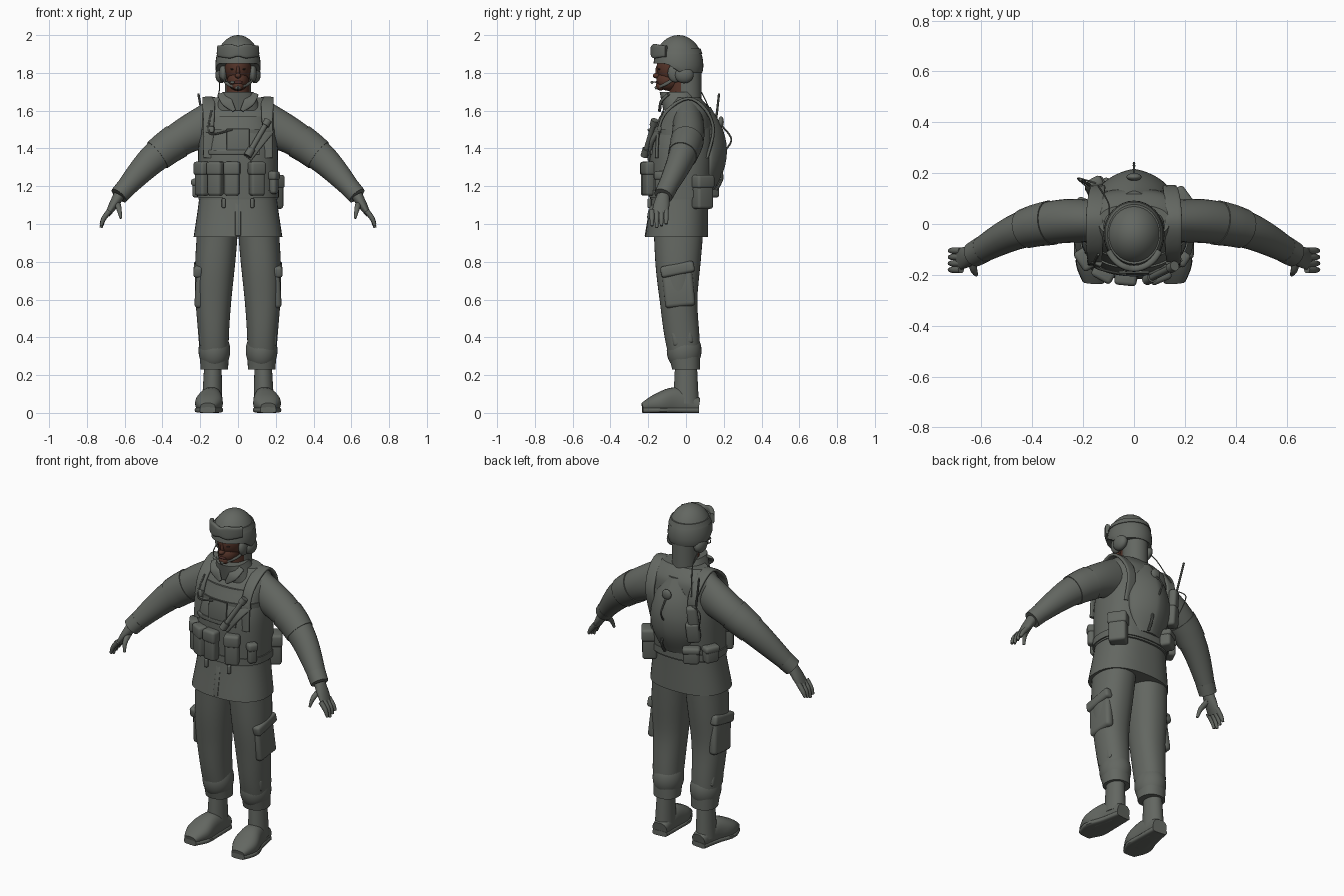
import bpy, bmesh, math
from mathutils import Vector, Matrix, Euler

cube = bpy.data.objects.get("Cube")
if cube:
    bpy.data.objects.remove(cube)


def material(name, red, green, blue):
    mat = bpy.data.materials.new(name)
    mat.use_nodes = True
    mat.diffuse_color = (red, green, blue, 1)
    mat.node_tree.nodes["Principled BSDF"].inputs["Base Color"].default_value = mat.diffuse_color
    return mat


CLOTH = material("grey green cloth", .125, .135, .12)
SKIN = material("brown skin", .09, .034, .022)
LIPS = material("lip brown", .1, .035, .03)
EYES = material("dark eyes", .03, .02, .018)
X, Y, Z = Matrix.Identity(3)
SQUARISH = 2.4


def finish(name, bm, mat, warp=None):
    """Turn a bmesh into a smooth shaded object with sharp edges kept."""
    for vert in bm.verts:
        if warp:
            vert.co.z = warp(vert.co)
    bmesh.ops.recalc_face_normals(bm, faces=bm.faces)
    mesh = bpy.data.meshes.new(name)
    bm.to_mesh(mesh)
    bm.free()
    mesh.materials.append(mat)
    ob = bpy.data.objects.new(name, mesh)
    bpy.context.collection.objects.link(ob)
    bpy.ops.object.select_all(action='DESELECT')
    ob.select_set(True)
    bpy.context.view_layer.objects.active = ob
    bpy.ops.object.shade_smooth_by_angle(angle=math.radians(42))


def sample(values, t):
    """Smooth curve through evenly timed values, for t from 0 to 1."""
    last = len(values) - 1
    i = max(min(int(t * last), last - 1), 0)
    t = t * last - i
    b, c = values[i], values[min(i + 1, last)]
    a, d = values[max(i - 1, 0)], values[min(i + 2, last)]
    slope_b, slope_c = (c - a) / 2, (d - b) / 2
    ease = t * t * (3 - 2 * t)
    return b + (c - b) * ease + (slope_b * (1 - t) - slope_c * t) * (t * (1 - t))


def ring_point(angle, power):
    """Unit superellipse."""
    return [math.copysign(abs(v) ** (2 / power), v) for v in (math.cos(angle), math.sin(angle))]


def sweep(name, path, wide, deep=None, mat=CLOTH, side=1, ref=Y, level=False,
          sides=24, power=2, steps=16, warp=None):
    """Skin rings along a curve; deep is measured along ref, side -1 mirrors."""
    points = [Vector(p) for p in path]
    bm = bmesh.new()
    rings = []
    for i in range(steps + 1):
        t = i / steps
        ahead = sample(points, min(t + .01, 1)) - sample(points, max(t - .01, 0))
        ahead = Z if level else ahead.normalized()
        across = ahead.cross(ref).normalized()
        up = across.cross(ahead)
        ring = []
        for k in range(sides):
            c, d = ring_point(math.tau * k / sides, power)
            co = sample(points, t) + across * c * sample(wide, t) + up * d * sample(deep or wide, t)
            ring.append(bm.verts.new((co.x * side, co.y, co.z)))
        rings.append(ring)
    for low, high in zip(rings, rings[1:]):
        for k in range(sides):
            bm.faces.new((low[k - 1], low[k], high[k], high[k - 1]))
    bm.faces.new(rings[0])
    bm.faces.new(rings[-1])
    finish(name, bm, mat, warp)


def column(name, path, wide, deep, mat=CLOTH, power=SQUARISH, side=1):
    sweep(name, path, wide, deep, mat, side, level=True, sides=40, power=power)


def wire(name, path, radius=.003):
    sweep(name, path, [radius], ref=Vector((.3, .5, .8)), sides=8)


def ellipsoid(name, loc, size, mat=CLOTH, warp=None):
    bm = bmesh.new()
    place = Matrix.Translation(loc) @ Matrix.Diagonal((*size, 1))
    bmesh.ops.create_uvsphere(bm, u_segments=32, v_segments=20, radius=1, matrix=place)
    finish(name, bm, mat, warp)


def box(name, loc, size, rot=(0, 0, 0), bevel=.015):
    bm = bmesh.new()
    place = Matrix.Translation(loc) @ Euler(rot).to_matrix().to_4x4()
    bmesh.ops.create_cube(bm, size=1, matrix=place @ Matrix.Diagonal((*size, 1)))
    bmesh.ops.bevel(bm, geom=bm.edges[:], offset=bevel, segments=3, profile=.5, affect='EDGES')
    finish(name, bm, CLOTH)


def on_vest(turn, z):
    """Point on the vest surface, turned from the front towards the left."""
    c, d = ring_point(turn - math.pi / 2, SQUARISH)
    return Vector((.21 * c, .17 * d - .03, z))


def pouch(name, turn, z, width, depth, height):
    """Rounded pouch with a lid, facing out from the vest."""
    out = Vector((math.sin(turn), -math.cos(turn), 0))
    spot = on_vest(turn, z) + out * .01
    box(name, spot, (width, depth, height), (0, 0, turn))
    box(name + "_flap", spot + Z * height * .3, (width + .01, depth + .01, height * .4), (0, 0, turn))


# Jacket and vest
column("jacket", [(0, -.05, .93), (0, -.03, 1.2), (0, -.02, 1.5)], (.235, .2, .2), (.167, .15, .155))
column("jacket_shoulders", [(0, -.01, 1.5), (0, .01, 1.6), (0, .01, 1.67)], (.2, .2, .14), (.155, .12, .065))
column("vest", [(0, -.03, 1.13), (0, -.02, 1.4), (0, 0, 1.57)], (.21, .21, .18), (.16, .175, .14))
column("belt", [(0, -.03, 1.14), (0, -.03, 1.18)], [.217], [.168])
box("jacket_placket", (0, -.198, 1.03), (.03, .01, .19), (-.17, 0, 0), .003)
box("vest_placket", (0, -.193, 1.44), (.12, .01, .13), (-.06, 0, 0), .003)
column("collar", [(0, -.02, 1.6), (0, -.05, 1.7)], (.13, .08), (.1, .09))

# Neck, head and face
column("neck", [(0, -.02, 1.6), (0, -.02, 1.8)], [.06], [.068], SKIN, power=2)
column("neck_guard", [(0, .01, 1.6), (0, .01, 1.83)], [.069], [.072], power=2)
ellipsoid("skull", (0, -.05, 1.83), (.073, .105, .1), SKIN)
ellipsoid("jaw", (0, -.09, 1.76), (.056, .066, .055), SKIN)
ellipsoid("chin", (0, -.135, 1.73), (.03, .025, .023), SKIN)
ellipsoid("nose_bridge", (0, -.146, 1.81), (.01, .016, .035), SKIN)
ellipsoid("nose", (0, -.156, 1.785), (.017, .02, .014), SKIN)
ellipsoid("mouth", (0, -.149, 1.75), (.025, .012, .008), LIPS)


# Helmet with raised brow, goggles and chin strap
def helmet_rim(co):
    rise = min(max(-.03 - co.y, 0), .07)
    return max(co.z, 1.8 + .7 * rise)


ellipsoid("helmet", (0, -.04, 1.84), (.12, .132, .16), warp=helmet_rim)
column("goggle_strap", [(0, -.04, 1.9), (0, -.04, 1.93)], (.115, .104), (.127, .117), power=2)
arc = [math.radians(turn) for turn in range(-60, 61, 12)]
sweep("goggles", [(.116 * math.sin(t), -.035 - .14 * math.cos(t), 1.915) for t in arc],
      [.013], (.03, .034, .038, .028, .038, .034, .03), ref=Z, power=4, steps=32)
wire("mic_boom", [(-.1, -.03, 1.79), (-.08, -.12, 1.76), (-.03, -.18, 1.75)])
ellipsoid("mic_tip", (-.03, -.18, 1.75), (.012, .008, .008))
wire("headset_cable", [(-.1, .02, 1.77), (-.1, .08, 1.7), (-.14, .15, 1.55)])

for s, label in ((1, "left_"), (-1, "right_")):
    ellipsoid(label + "eye", (.03 * s, -.139, 1.82), (.011, .01, .005), EYES)
    ellipsoid(label + "ear_cup", (.09 * s, -.01, 1.79), (.03, .05, .045))
    ellipsoid(label + "cheek_pad", (.078 * s, -.055, 1.8), (.022, .042, .05))
    sweep(label + "chin_strap", [(.09, -.04, 1.79), (.06, -.1, 1.745), (0, -.162, 1.72)],
          [.005], [.009], side=s, ref=Z, sides=10)
    sweep(label + "lapel", [(.08, -.09, 1.69), (.06, -.13, 1.65), (.02, -.14, 1.6)],
          [.008], (.03, .03, .01), side=s, ref=X, power=3)

    # Sleeve, cuff and glove
    arm = [Vector(p) for p in ((.1, .01, 1.55), (.29, .01, 1.46), (.46, -.03, 1.335), (.63, -.12, 1.15))]
    girth, breadth = (.12, .094, .077, .045), (.08, .086, .07, .046)
    sweep(label + "sleeve", arm, girth, breadth, side=s)
    stretch = (.4, .5, .6)
    sweep(label + "sleeve_pocket", [sample(arm, t) for t in stretch],
          [sample(girth, t) + .005 for t in stretch], [sample(breadth, t) + .004 for t in stretch], side=s)
    sweep(label + "cuff", [sample(arm, .9), arm[-1]], (.053, .05), side=s)
    sweep(label + "palm", [(.63, -.12, 1.15), (.66, -.13, 1.1), (.69, -.14, 1.05)],
          (.03, .024, .014), (.034, .042, .042), side=s)
    for finger in range(4):
        y = -.18 + .025 * finger
        tip = .98 + .01 * abs(finger - 1)
        sweep(f"{label}finger_{finger}", [(.68, y, 1.07), (.71, y, 1.03), (.725, y, tip)],
              (.014, .013, .008), side=s, sides=10)
    sweep(label + "thumb", [(.64, -.13, 1.11), (.63, -.18, 1.08), (.62, -.2, 1.03)],
          (.018, .014, .007), side=s, ref=X, sides=10)

    # Trouser leg and its pockets
    column(label + "trouser_leg", [(.11, -.04, .95), (.13, -.04, .6), (.125, 0, .23)],
           (.108, .106, .095, .08, .073), (.13, .12, .1, .092, .073), side=s, power=2.2)
    ellipsoid(label + "trouser_gather", (.125 * s, -.01, .33), (.084, .092, .11))
    box(label + "cargo_pocket", (.2 * s, -.04, .67), (.05, .16, .22), (.1, -.06 * s, 0), .02)
    box(label + "cargo_flap", (.21 * s, -.045, .76), (.05, .18, .06), (.2, -.06 * s, 0))
    box(label + "calf_patch", (.185 * s, -.02, .4), (.04, .11, .08), (.2, 0, 0))

    # Boot
    column(label + "boot_shaft", [(.133, 0, .25), (.137, 0, .05)], (.046, .054), (.058, .068),
           power=2, side=s)
    foot = [(.13, .066, .04), (.14, -.05, .06), (.155, -.15, .05), (.16, -.23, .03)]
    sole = (.045, .058, .073, .04)
    sweep(label + "boot_foot", foot, sole, (.04, .075, .053, .023), side=s, ref=Z, power=SQUARISH,
          warp=lambda co: max(co.z, 0))
    sweep(label + "boot_sole", [(x, y, .015) for x, y, z in foot], [w + .002 for w in sole], [.015],
          side=s, ref=Z, power=4)

    # Shoulder harness with buckle
    over = [on_vest(.8, 1.35), (.155, -.145, 1.5), (.155, -.1, 1.6), (.155, .01, 1.665),
            (.15, .1, 1.61), (.14, .145, 1.5), on_vest(2.5, 1.35)]
    sweep(label + "shoulder_strap", over, [.009], (.024, .034, .024), side=s, ref=X, power=4, steps=24)
    box(label + "buckle", (.155 * s, -.15, 1.5), (.06, .02, .035), (-.2, 0, .4 * s), .005)
    box(label + "belt_tab", on_vest(.3 * s, 1.11), (.02, .02, .05), bevel=.006)

# Belt pouches
for number, turn in enumerate((-1, -.5, -.1, .4)):
    pouch(f"front_pouch_{number}", turn, 1.24, .078, .055, .18)
pouch("left_side_pouch", 1, 1.22, .05, .04, .12)
pouch("canteen_pouch", 2.2, 1.17, .1, .08, .18)
pouch("rear_pouch", -2.6, 1.19, .09, .07, .1)
pouch("right_rear_pouch", -2, 1.19, .08, .06, .1)

# Hydration pack with cap and drinking tube
column("back_pack", [(0, .12, 1.18), (0, .13, 1.4), (0, .1, 1.62)],
       (.08, .14, .125, .05), (.03, .08, .08, .03), power=1.5)
ellipsoid("pack_cap", (0, .185, 1.54), (.03, .015, .03))
wire("pack_tube", [(0, .18, 1.53), (0, .24, 1.45), (0, .2, 1.38)], .005)
wire("lower_pack_tube", [(.02, .18, 1.3), (.03, .19, 1.24), (.03, .16, 1.18)], .008)

# Radio with antenna and cables
tilt = (-.1, .1, .5)
box("radio", (-.155, .15, 1.4), (.06, .045, .2), tilt)
box("radio_holder", (-.15, .145, 1.34), (.075, .06, .12), tilt)
wire("antenna", [(-.17, .15, 1.47), (-.21, .175, 1.69)], .006)
wire("radio_cable", [(-.15, .16, 1.5), (-.22, .18, 1.48), (-.19, .15, 1.36)])
wire("chest_cable", [(-.14, -.12, 1.6), (-.15, -.17, 1.48), (-.03, -.2, 1.5)], .005)

# Chest torch and straps
torch = [Vector((.16, -.165, 1.55)), Vector((.05, -.22, 1.36))]
sweep("torch", torch, [.014], sides=14)
sweep("torch_head", [torch[1], torch[1].lerp(torch[0], .2)], [.021], sides=14)
sweep("torch_tail", [torch[0], torch[0].lerp(torch[1], .15)], [.02], sides=14)
sweep("torch_strap", [(.17, -.14, 1.5), (.12, -.18, 1.44), (.05, -.195, 1.35)], [.025], [.01], power=4)
sweep("chest_strap", [on_vest(turn, 1.38) for turn in (-1, -.5, 0, .5)], [.012], [.006], power=4)
